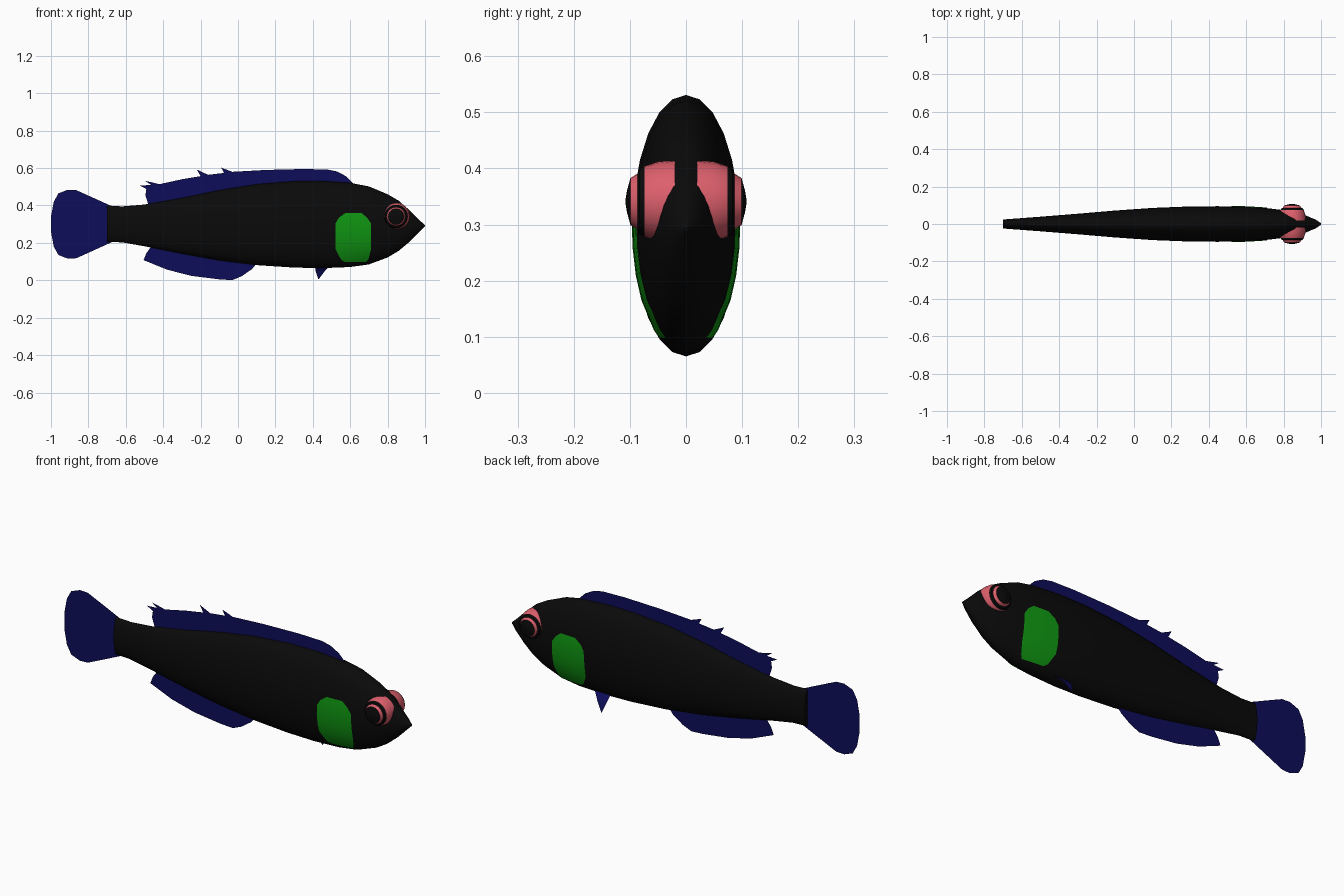
import bpy, bmesh, math


def material(name, rgb):
    m = bpy.data.materials.new(name)
    m.diffuse_color = (*rgb, 1)
    return m


BLACK = material("black", (0.003, 0.003, 0.003))
NAVY = material("navy", (0.004, 0.004, 0.1))
GREEN = material("green", (0.005, 0.31, 0.006))
PINK = material("pink", (0.72, 0.115, 0.15))


def build(name, verts, faces, mats, smooth=0, rule=None):
    me = bpy.data.meshes.new(name)
    me.from_pydata(verts, [], faces)
    for m in mats:
        me.materials.append(m)
    if rule:
        for i, p in enumerate(me.polygons):
            p.material_index = rule(i)
    bm = bmesh.new()
    bm.from_mesh(me)
    bmesh.ops.recalc_face_normals(bm, faces=bm.faces)
    bm.to_mesh(me)
    bm.free()
    ob = bpy.data.objects.new(name, me)
    bpy.context.collection.objects.link(ob)
    if smooth:
        bpy.ops.object.select_all(action='DESELECT')
        ob.select_set(True)
        bpy.context.view_layer.objects.active = ob
        bpy.ops.object.shade_smooth_by_angle(angle=math.radians(smooth))
    return ob


# body stations: x, bottom z, top z, half width
STATIONS = [
    (-0.70, 0.205, 0.400, 0.024), (-0.62, 0.203, 0.395, 0.030),
    (-0.50, 0.182, 0.405, 0.039), (-0.30, 0.142, 0.440, 0.055),
    (-0.10, 0.106, 0.482, 0.072), (0.10, 0.081, 0.514, 0.086),
    (0.30, 0.068, 0.530, 0.094), (0.45, 0.065, 0.531, 0.095),
    (0.60, 0.071, 0.521, 0.092), (0.70, 0.085, 0.502, 0.086),
    (0.80, 0.122, 0.460, 0.074), (0.86, 0.158, 0.425, 0.063),
    (0.92, 0.208, 0.372, 0.045), (0.97, 0.258, 0.322, 0.024),
    (1.00, 0.288, 0.294, 0.004)]


def section(x):
    for a, b in zip(STATIONS, STATIONS[1:]):
        if x <= b[0]:
            t = (x - a[0]) / (b[0] - a[0])
            return [p + (q - p) * t for p, q in zip(a, b)][1:]
    return STATIONS[-1][1:]


def half_width(x, z):
    lo, hi, w = section(x)
    u = (2 * z - lo - hi) / (hi - lo)
    return w * math.sqrt(max(0, 1 - u * u))


def loft(rings, n):
    faces = [(r * n + i, r * n + (i + 1) % n, (r + 1) * n + (i + 1) % n, (r + 1) * n + i)
             for r in range(rings - 1) for i in range(n)]
    return faces + [tuple(range(n)), tuple(range((rings - 1) * n, rings * n))]


# body
N = 24
verts = []
for x, lo, hi, w in STATIONS:
    for i in range(N):
        a = 2 * math.pi * i / N
        verts.append((x, w * math.sin(a), (lo + hi) / 2 + (hi - lo) / 2 * math.cos(a)))
build("body", verts, loft(len(STATIONS), N), [BLACK], 40)


# flat fins on the centre plane
def flat_fin(name, outline):
    build(name, [(x, 0, z) for x, z in outline], [tuple(range(len(outline)))], [NAVY])


flat_fin("tail_fin", [
    (-0.65, 0.385), (-0.82, 0.462), (-0.865, 0.482), (-0.91, 0.484), (-0.96, 0.465),
    (-0.985, 0.42), (-1, 0.34), (-1, 0.26), (-0.985, 0.18), (-0.96, 0.135),
    (-0.91, 0.116), (-0.865, 0.118), (-0.82, 0.138), (-0.65, 0.215)])
flat_fin("back_fin", [
    (0.63, 0.505), (0.58, 0.555), (0.53, 0.582), (0.48, 0.592), (0.35, 0.595), (0.15, 0.590),
    (-0.03, 0.580), (-0.09, 0.602), (-0.075, 0.574), (-0.16, 0.564), (-0.22, 0.592),
    (-0.20, 0.557), (-0.30, 0.540), (-0.42, 0.514), (-0.497, 0.532), (-0.465, 0.510),
    (-0.525, 0.506), (-0.49, 0.488), (-0.495, 0.455), (-0.475, 0.39),
    (-0.30, 0.42), (-0.10, 0.46), (0.10, 0.49), (0.30, 0.505)])
flat_fin("belly_fin", [
    (0.10, 0.09), (0.075, 0.06), (0.02, 0.022), (-0.03, 0.001), (-0.10, 0.005),
    (-0.25, 0.024), (-0.38, 0.057), (-0.505, 0.108), (-0.49, 0.145), (-0.45, 0.20),
    (-0.30, 0.17), (-0.10, 0.13)])

# small pelvic fin, on one side only
build("pelvic_fin", [(0.41, 0.035, 0.085), (0.50, 0.035, 0.085), (0.465, 0.064, 0.05),
                     (0.415, 0.064, 0.05), (0.43, 0.081, 0.004)],
      [(0, 1, 2, 3), (3, 2, 4)], [NAVY])

# side fins: thin plates hugging the body; rows are z, x start, x end
ROWS = [(0.098, 0.57, 0.685), (0.112, 0.55, 0.697), (0.165, 0.522, 0.711),
        (0.21, 0.52, 0.712), (0.26, 0.52, 0.712), (0.305, 0.522, 0.711),
        (0.335, 0.54, 0.69), (0.36, 0.575, 0.66)]
C = 6
for side, label in ((-1, "front"), (1, "back")):
    verts = []
    for z, x0, x1 in ROWS:
        for i in range(C + 1):
            x = x0 + (x1 - x0) * i / C
            verts.append((x, side * (half_width(x, z) + 0.003), z))
    faces = [(r * (C + 1) + i, r * (C + 1) + i + 1, (r + 1) * (C + 1) + i + 1, (r + 1) * (C + 1) + i)
             for r in range(len(ROWS) - 1) for i in range(C)]
    fin = build("side_fin_" + label, verts, faces, [GREEN], 60)
    if fin.data.polygons[0].normal.y * side < 0:
        fin.data.flip_normals()

# eyes: turned rings (distance from centre plane, radius) in alternating colours
EYE = [(0.02, 0.074), (0.05, 0.071), (0.074, 0.063), (0.083, 0.058),
       (0.086, 0.050), (0.099, 0.042), (0.105, 0.020), (0.108, 0.003)]
EYE_COLOURS = [0, 0, 1, 1, 0, 1, 1]  # 0 pink, 1 black
E = 24
for side, label in ((-1, "front"), (1, "back")):
    verts = [(0.845 + r * math.cos(2 * math.pi * i / E), side * y,
              0.341 + r * math.sin(2 * math.pi * i / E)) for y, r in EYE for i in range(E)]
    build("eye_" + label, verts, loft(len(EYE), E), [PINK, BLACK], 35,
          lambda i: EYE_COLOURS[i // E] if i // E < len(EYE_COLOURS) else 1)
